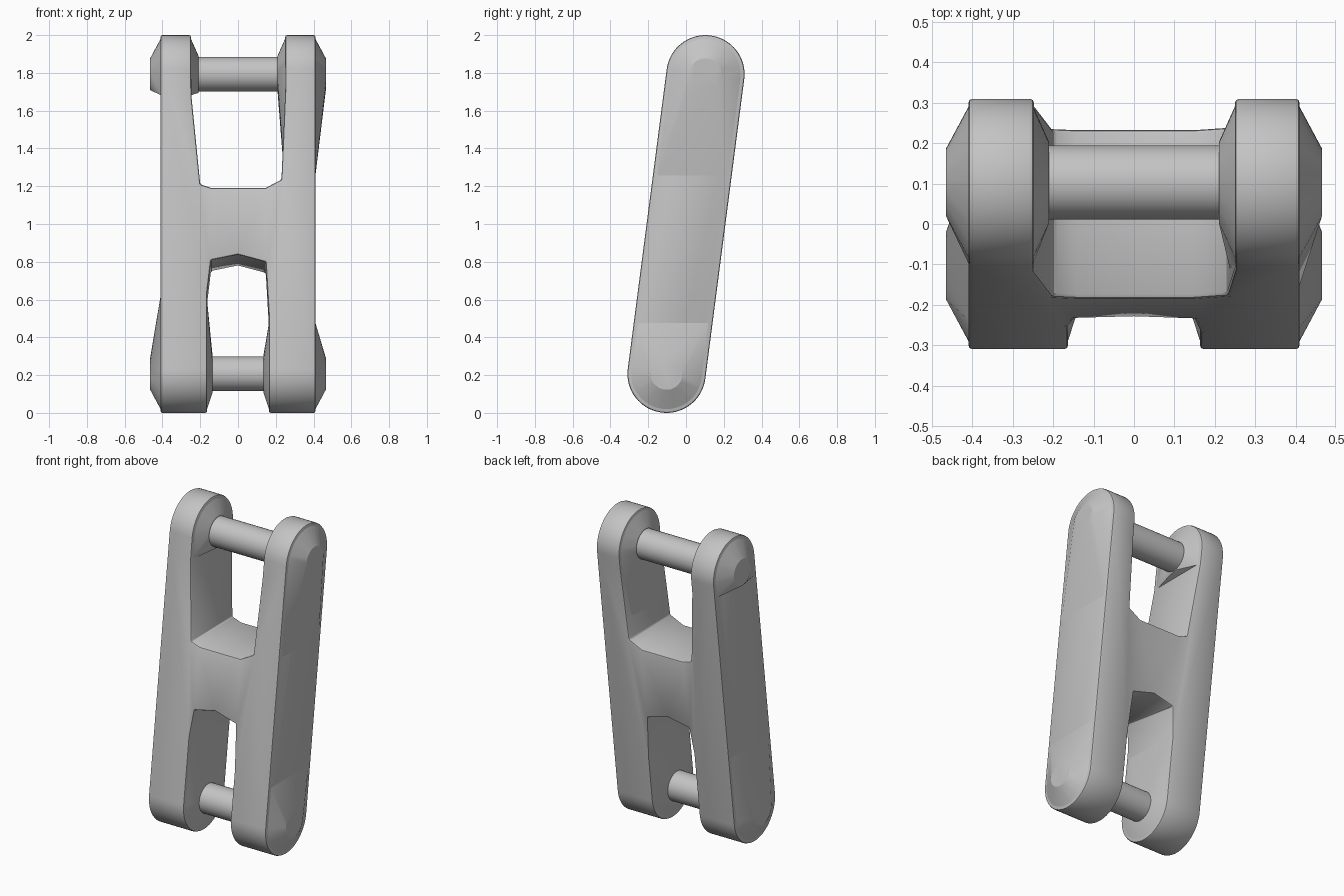
import bpy
import bmesh
from math import cos, sin, pi, atan, radians

if "Cube" in bpy.data.objects:
    bpy.data.objects.remove(bpy.data.objects["Cube"], do_unlink=True)

SLOPE = 0.13              # lean of the link: y per z
TILT = atan(SLOPE)
RADIUS = 0.207            # rounded ends
TOP, BOTTOM = (0.103, 1.793), (-0.103, 0.207)

steel = bpy.data.materials.new("grey steel")
steel.use_nodes = True
GREY = (0.55, 0.55, 0.55, 1)
steel.diffuse_color = GREY
steel.node_tree.nodes["Principled BSDF"].inputs["Base Color"].default_value = GREY


def make_object(name, bm):
    bmesh.ops.recalc_face_normals(bm, faces=bm.faces[:])
    mesh = bpy.data.meshes.new(name)
    bm.to_mesh(mesh)
    bm.free()
    mesh.materials.append(steel)
    obj = bpy.data.objects.new(name, mesh)
    bpy.context.collection.objects.link(obj)
    return obj


def activate(obj):
    bpy.ops.object.select_all(action='DESELECT')
    obj.select_set(True)
    bpy.context.view_layer.objects.active = obj


def smooth(obj, degrees=30):
    activate(obj)
    bpy.ops.object.shade_smooth_by_angle(angle=radians(degrees))


def loft(name, start, end):
    """Closed solid between two matching loops of points."""
    bm = bmesh.new()
    a = [bm.verts.new(p) for p in start]
    b = [bm.verts.new(p) for p in end]
    bm.faces.new(a)
    bm.faces.new(b[::-1])
    for i in range(len(a)):
        j = (i + 1) % len(a)
        bm.faces.new((a[j], a[i], b[i], b[j]))
    return make_object(name, bm)


def arc(centre, radius, start, sweep, count):
    """Points in the y-z plane, following the lean of the link."""
    return [(centre[0] + radius * cos(start + sweep * i / count - TILT),
             centre[1] + radius * sin(start + sweep * i / count - TILT))
            for i in range(count + 1)]


def boss(name, x_base, x_face, centre, reach, face_radius):
    """Raised pad around a pin end, fading out along the arm to height reach."""
    start = 0 if centre is TOP else pi
    rim = arc(centre, 0.2, start, pi, 24)
    mid = (reach - 1) * SLOPE
    rim += [(mid - 0.2, reach), (mid + 0.2, reach)]
    face = arc(centre, face_radius, 0, 2 * pi, 16)[:-1]
    bm = bmesh.new()
    for y, z in rim:
        bm.verts.new((x_base, y, z))
    for y, z in face:
        bm.verts.new((x_face, y, z))
    hull = bmesh.ops.convex_hull(bm, input=bm.verts[:])
    loose = [v for v in bm.verts if not v.link_faces]
    bmesh.ops.delete(bm, geom=loose, context='VERTS')
    bmesh.ops.dissolve_limit(bm, angle_limit=0.01, verts=bm.verts[:], edges=bm.edges[:])
    smooth(make_object(name, bm), 20)


# Link body: leaning rounded bar
outline = arc(TOP, RADIUS, 0, pi, 32) + arc(BOTTOM, RADIUS, pi, pi, 32)
body = loft("link_body", [(-0.41, y, z) for y, z in outline],
            [(0.41, y, z) for y, z in outline])

# Slots between the arms
upper = [(-0.14, 1.19), (0.145, 1.19), (0.23, 1.235), (0.25, 1.7), (0.25, 2.2),
         (-0.25, 2.2), (-0.247, 1.68), (-0.2, 1.21)]
lower = [(0, 0.84), (0.147, 0.8), (0.163, 0.52), (0.163, -0.3),
         (-0.163, -0.3), (-0.163, 0.64), (-0.143, 0.81)]
cutters = [
    loft("upper_slot_cutter", [(x, -0.6, z) for x, z in upper],
         [(x, 0.6, z) for x, z in upper]),
    loft("lower_slot_cutter", [(x, -0.6, z + 0.053) for x, z in lower],
         [(x, 0.6, z - 0.122) for x, z in lower]),
]
activate(body)
for cutter in cutters:
    mod = body.modifiers.new("slot", 'BOOLEAN')
    mod.operation = 'DIFFERENCE'
    mod.solver = 'EXACT'
    mod.object = cutter
    bpy.ops.object.modifier_apply(modifier=mod.name)
    bpy.data.objects.remove(cutter, do_unlink=True)
bevel = body.modifiers.new("soft edges", 'BEVEL')
bevel.width = 0.01
bevel.segments = 2
bevel.limit_method = 'ANGLE'
bevel.angle_limit = radians(40)
bpy.ops.object.modifier_apply(modifier=bevel.name)
smooth(body)

# Pads on the outer and inner sides of the arms
boss("upper_left_outer_pad", 0.403, 0.465, TOP, 1.2, 0.085)
boss("upper_right_outer_pad", -0.403, -0.465, TOP, 1.68, 0.085)
boss("lower_left_outer_pad", 0.403, 0.465, BOTTOM, 0.5, 0.085)
boss("lower_right_outer_pad", -0.403, -0.465, BOTTOM, 0.66, 0.085)
boss("upper_left_inner_pad", 0.255, 0.21, TOP, 1.12, 0.1)
boss("upper_right_inner_pad", -0.255, -0.21, TOP, 1.68, 0.1)
boss("lower_left_inner_pad", 0.168, 0.135, BOTTOM, 0.5, 0.1)
boss("lower_right_inner_pad", -0.168, -0.135, BOTTOM, 0.64, 0.1)

# Cross pins
for name, centre, half in (("upper_pin", TOP, 0.23), ("lower_pin", BOTTOM, 0.15)):
    ring = arc(centre, 0.092, 0, 2 * pi, 32)[:-1]
    smooth(loft(name, [(-half, y, z) for y, z in ring], [(half, y, z) for y, z in ring]))
